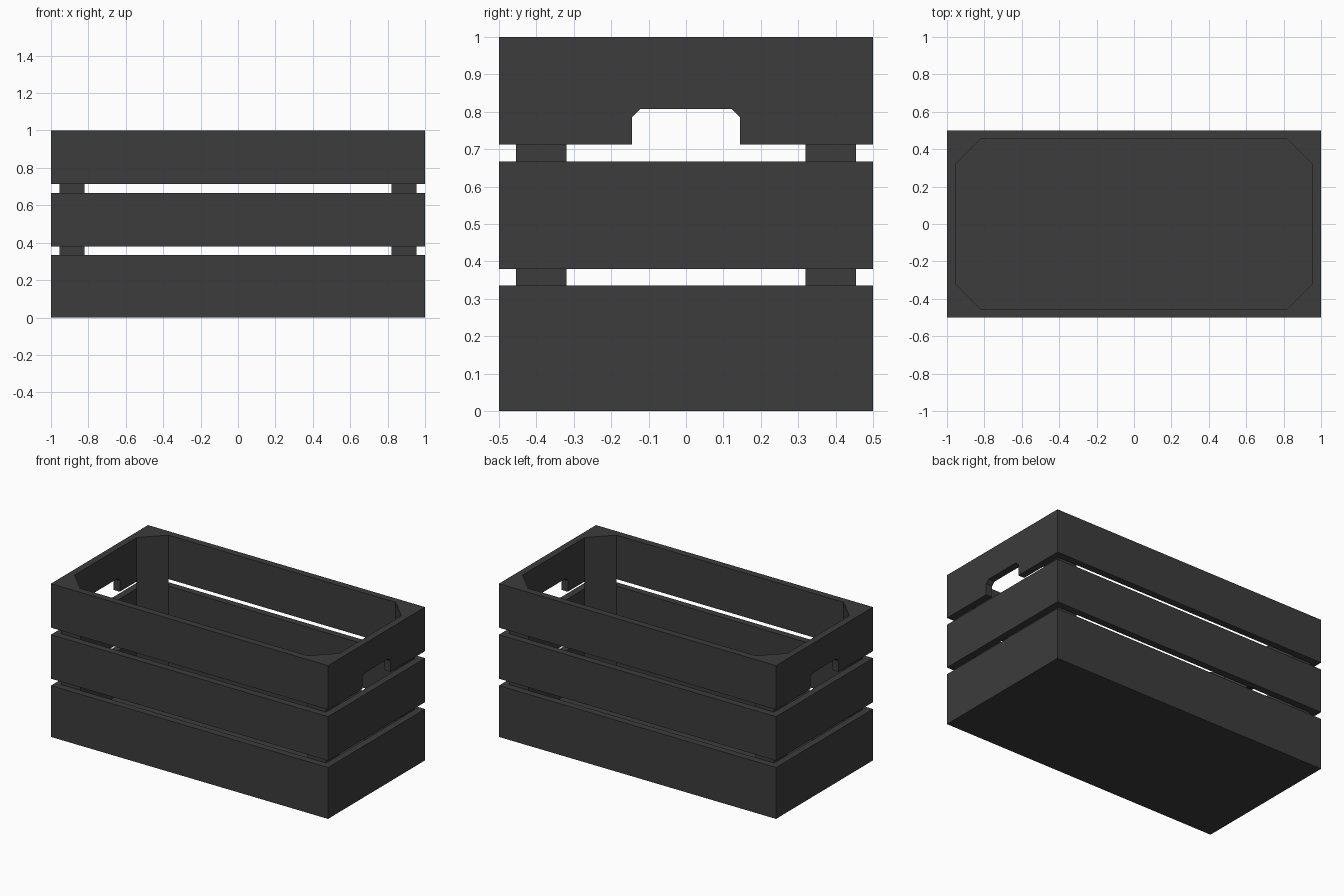
import bpy
import bmesh

cube = bpy.data.objects.get("Cube")
if cube:
    bpy.data.objects.remove(cube, do_unlink=True)

HX, HY, WALL = 1.0, 0.5, 0.045      # half length, half width, board thickness
IX, IY = HX - WALL, HY - WALL       # inner half sizes
POST = 0.135                        # leg of the triangular corner posts

charcoal = bpy.data.materials.new("charcoal")
charcoal.use_nodes = True
color = (0.045, 0.045, 0.045, 1)
charcoal.diffuse_color = color
bsdf = charcoal.node_tree.nodes["Principled BSDF"]
bsdf.inputs["Base Color"].default_value = color
bsdf.inputs["Roughness"].default_value = 0.8


def finish(name, bm):
    bmesh.ops.recalc_face_normals(bm, faces=bm.faces)
    mesh = bpy.data.meshes.new(name)
    bm.to_mesh(mesh)
    bm.free()
    mesh.materials.append(charcoal)
    obj = bpy.data.objects.new(name, mesh)
    bpy.context.collection.objects.link(obj)
    return obj


def prism(name, points, offset):
    """Extrude a flat polygon along the offset vector."""
    bm = bmesh.new()
    face = bm.faces.new([bm.verts.new(p) for p in points])
    ext = bmesh.ops.extrude_face_region(bm, geom=[face])["geom"]
    verts = [g for g in ext if isinstance(g, bmesh.types.BMVert)]
    bmesh.ops.translate(bm, vec=offset, verts=verts)
    return finish(name, bm)


def rect(x, y, z):
    return [(-x, -y, z), (x, -y, z), (x, y, z), (-x, y, z)]


def slat_ring(name, z0, z1, floor=None):
    """Rectangular band of boards; with a floor height it becomes a tray."""
    bm = bmesh.new()
    inner_z = z0 if floor is None else floor
    loops = [[bm.verts.new(p) for p in rect(x, y, z)] for x, y, z in
             ((HX, HY, z0), (HX, HY, z1), (IX, IY, z1), (IX, IY, inner_z))]
    pairs = list(zip(loops, loops[1:]))
    if floor is None:
        pairs.append((loops[3], loops[0]))
    else:
        bm.faces.new(loops[0])
        bm.faces.new(loops[3])
    for a, b in pairs:
        for i in range(4):
            j = (i + 1) % 4
            bm.faces.new((a[i], a[j], b[j], b[i]))
    return finish(name, bm)


# Three bands of boards, the lowest closed by the floor
slat_ring("bottom_tray", 0, 0.335, floor=WALL)
slat_ring("middle_slats", 0.38, 0.667)
top = slat_ring("top_slats", 0.713, 1.0)

# Handle openings with chamfered upper corners, cut through both ends
half = [(0.145, 0.68), (0.145, 0.785), (0.123, 0.807)]
outline = half + [(-y, z) for y, z in reversed(half)]
cutter = prism("handle_cutter", [(-1.2, y, z) for y, z in outline], (2.4, 0, 0))
cutter.hide_render = True
mod = top.modifiers.new("handles", "BOOLEAN")
mod.operation = "DIFFERENCE"
mod.solver = "EXACT"
mod.object = cutter
bpy.context.view_layer.objects.active = top
bpy.ops.object.modifier_apply(modifier=mod.name)
bpy.data.objects.remove(cutter, do_unlink=True)

# Triangular posts in the four inner corners
for sx, side in ((1, "left"), (-1, "right")):
    for sy, end in ((-1, "front"), (1, "back")):
        corner = [(sx * IX, sy * IY, WALL),
                  (sx * (IX - POST), sy * IY, WALL),
                  (sx * IX, sy * (IY - POST), WALL)]
        prism(f"{end}_{side}_post", corner, (0, 0, 1 - WALL))
